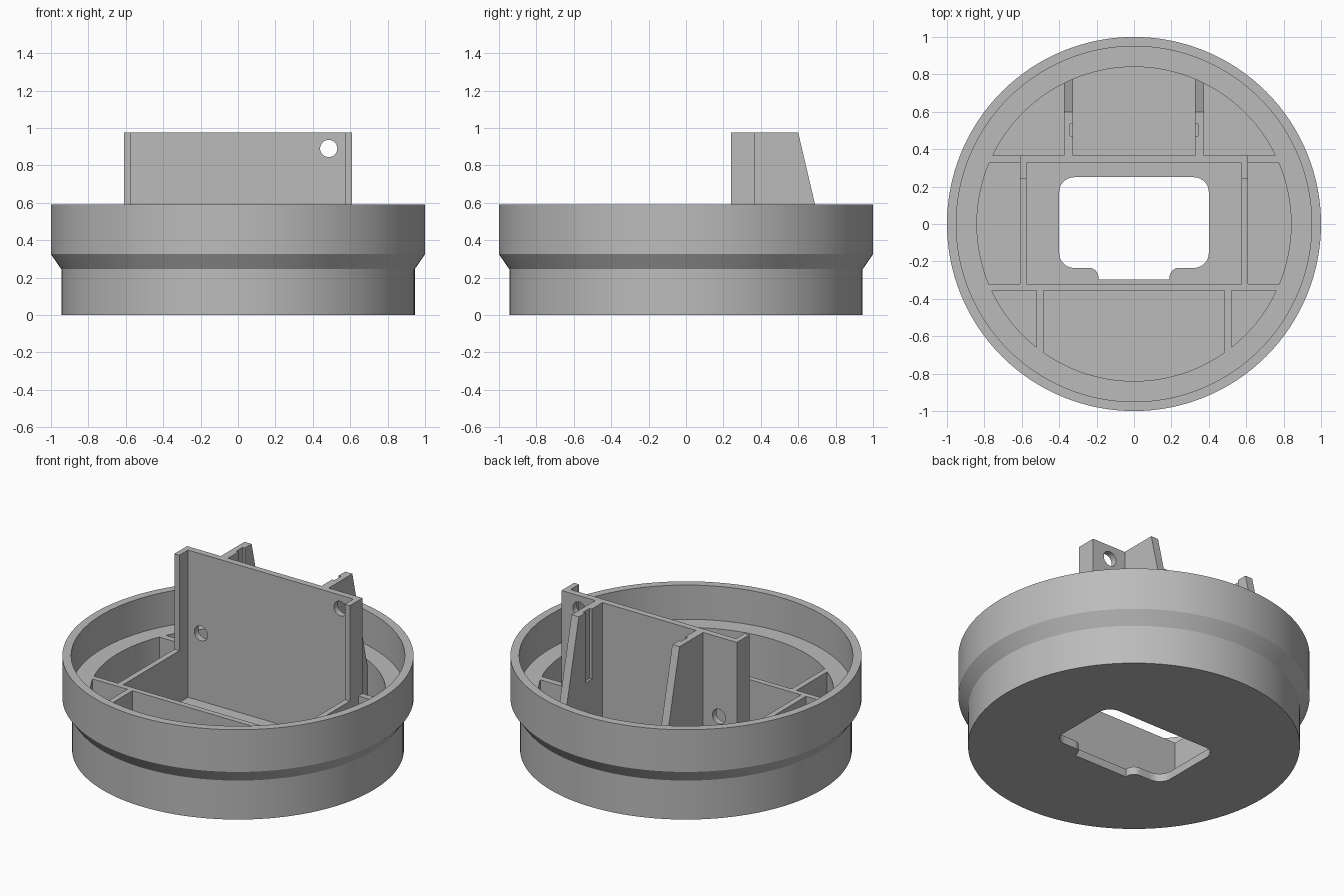
import bpy, bmesh, math
from mathutils import Vector

cube = bpy.data.objects.get("Cube")
if cube:
    bpy.data.objects.remove(cube, do_unlink=True)

FLOOR, LEDGE, RIM, TOP = 0.05, 0.375, 0.59, 0.975
BORE = 0.84

grey = bpy.data.materials.new("matte grey")
grey.use_nodes = True
grey.diffuse_color = (0.5, 0.5, 0.5, 1)
grey.node_tree.nodes["Principled BSDF"].inputs["Base Color"].default_value = (0.5, 0.5, 0.5, 1)


def finish(name, bm):
    bmesh.ops.recalc_face_normals(bm, faces=bm.faces)
    mesh = bpy.data.meshes.new(name)
    bm.to_mesh(mesh)
    bm.free()
    mesh.materials.append(grey)
    obj = bpy.data.objects.new(name, mesh)
    bpy.context.collection.objects.link(obj)
    return obj


def prism(name, outline, offset):
    """Extrude a closed 3D outline along an offset."""
    bm = bmesh.new()
    face = bm.faces.new([bm.verts.new(p) for p in outline])
    ext = bmesh.ops.extrude_face_region(bm, geom=[face])
    moved = [v for v in ext["geom"] if isinstance(v, bmesh.types.BMVert)]
    bmesh.ops.translate(bm, verts=moved, vec=offset)
    return finish(name, bm)


def box(name, x0, x1, y0, y1, z0, z1):
    base = [(x0, y0, z0), (x1, y0, z0), (x1, y1, z0), (x0, y1, z0)]
    return prism(name, base, (0, 0, z1 - z0))


def select(obj):
    bpy.ops.object.select_all(action="DESELECT")
    obj.select_set(True)
    bpy.context.view_layer.objects.active = obj


def cut(obj, cutter):
    mod = obj.modifiers.new("cut", "BOOLEAN")
    mod.operation, mod.solver, mod.object = "DIFFERENCE", "EXACT", cutter
    select(obj)
    bpy.ops.object.modifier_apply(modifier=mod.name)
    bpy.data.objects.remove(cutter, do_unlink=True)


def mirror_x(obj):
    obj.modifiers.new("mirror", "MIRROR").use_axis[0] = True
    select(obj)
    bpy.ops.object.modifier_apply(modifier="mirror")


def smooth(obj):
    select(obj)
    bpy.ops.object.shade_smooth_by_angle(angle=math.radians(25))


def arc(cx, cy, r, start, end, steps=8):
    angles = [math.radians(start + (end - start) * i / steps) for i in range(steps + 1)]
    return [(cx + r * math.cos(a), cy + r * math.sin(a)) for a in angles]


# Round stepped cup, turned from a half section
section = [(0, 0), (0.945, 0), (0.945, 0.245), (1, 0.325), (1, RIM), (0.95, RIM),
           (0.95, LEDGE), (BORE, LEDGE), (BORE, FLOOR), (0, FLOOR)]
bm = bmesh.new()
verts = [bm.verts.new((r, 0, z)) for r, z in section]
edges = [bm.edges.new(pair) for pair in zip(verts, verts[1:])]
bmesh.ops.spin(bm, geom=verts + edges, cent=(0, 0, 0), axis=(0, 0, 1),
               angle=math.tau, steps=128, use_merge=False)
bmesh.ops.remove_doubles(bm, verts=bm.verts, dist=0.0001)
cup = finish("cup", bm)

# Rounded floor opening with a shallow notch at the front
half = arc(0.32, 0.17, 0.08, 90, 0) + arc(0.32, -0.155, 0.08, 0, -90)
half += arc(0.24, -0.285, 0.05, 90, 180) + [(0.19, -0.298)]
opening = half + [(-x, y) for x, y in reversed(half)]
cut(cup, prism("opening_cutter", [(x, y, -0.1) for x, y in opening], (0, 0, 0.3)))
smooth(cup)

# Low partitions level with the ledge
low = FLOOR - 0.01
box("front_partition", -0.79, 0.79, -0.355, -0.32, low, LEDGE)
for name, x0, x1, y0, y1 in [("back_partitions", 0.6, 0.8, 0.325, 0.365),
                             ("side_partitions", 0.575, 0.61, -0.33, 0.25),
                             ("front_dividers", 0.485, 0.52, -0.70, -0.35)]:
    mirror_x(box(name, x0, x1, y0, y1, low, LEDGE))

# Tall mounting plate with forward side flanges and two screw holes
side = [(0.61, 0.365), (0.61, 0.24), (0.575, 0.24), (0.575, 0.325)]
plan = side + [(-x, y) for x, y in reversed(side)]
plate = prism("mounting_plate", [(x, y, low) for x, y in plan], (0, 0, TOP - low))
for x, z in [(0.485, 0.89), (-0.485, 0.475)]:
    ring = [(px, 0.28, pz) for px, pz in arc(x, z, 0.046, 0, 348.75, 31)]
    cut(plate, prism("hole_cutter", ring, (0, 0.13, 0)))
smooth(plate)

# Sloped rear fins, each with a vertical slot on its inner face
slope = 0.234
foot = 0.6 + (TOP - low) * slope
fins = prism("rear_fins", [(0.325, 0.355, low), (0.325, foot, low),
                           (0.325, 0.6, TOP), (0.325, 0.355, TOP)], (0.05, 0, 0))
cut(fins, box("slot_cutter", 0.3, 0.341, 0.47, 0.535, 0.535, 1.1))
mirror_x(fins)
